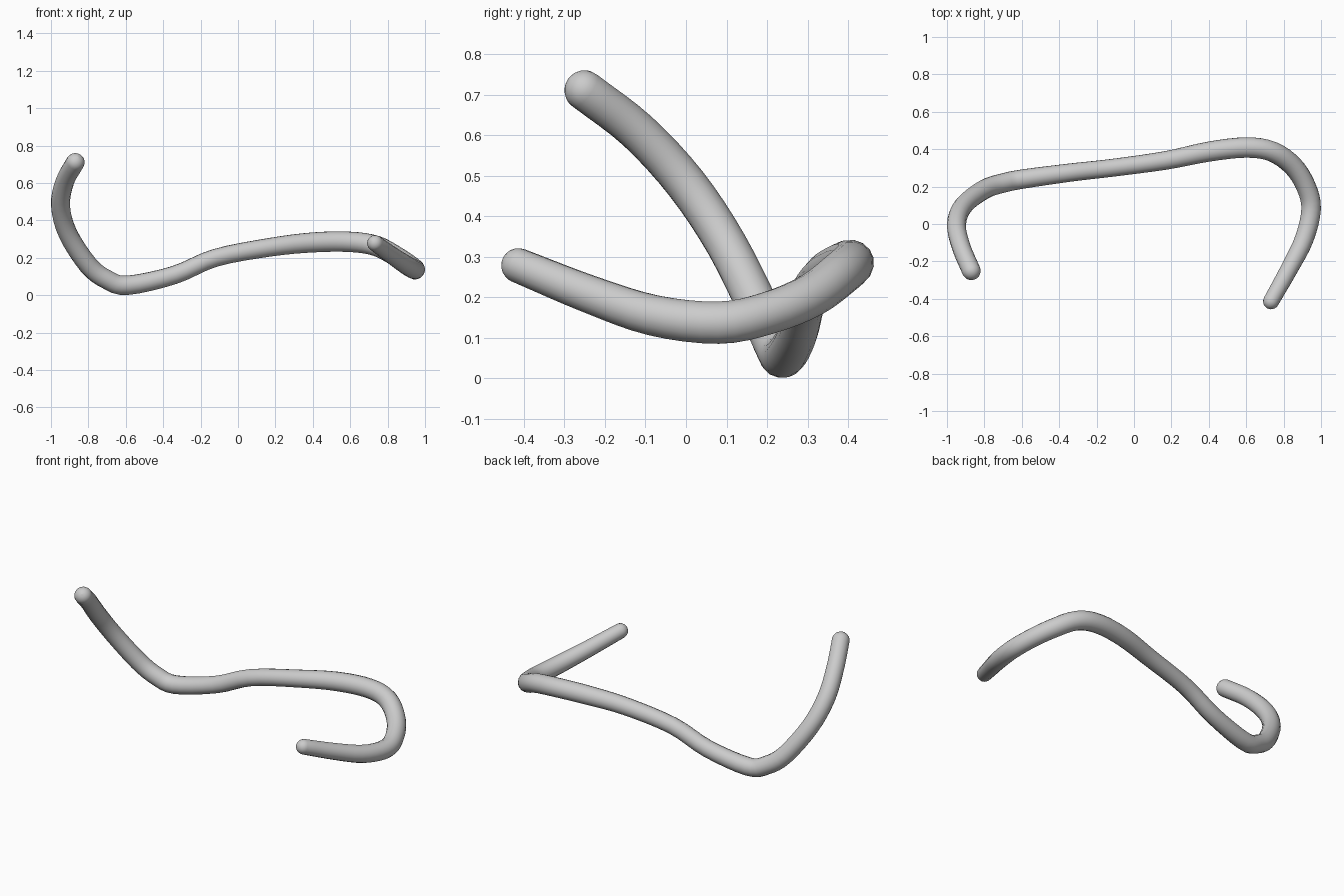
import bpy, math
from mathutils import Vector

if "Cube" in bpy.data.objects:
    bpy.data.objects.remove(bpy.data.objects["Cube"])

# Centre line of the bent bar: x, y, z, radius
PATH = [
    (-0.87, -0.25, 0.71, 0.050), (-0.925, -0.12, 0.61, 0.050),
    (-0.949, 0.00, 0.48, 0.051), (-0.91, 0.10, 0.33, 0.051),
    (-0.80, 0.185, 0.16, 0.052), (-0.70, 0.219, 0.083, 0.052),
    (-0.59, 0.241, 0.053, 0.052), (-0.34, 0.275, 0.108, 0.049),
    (-0.12, 0.300, 0.200, 0.048), (0.17, 0.340, 0.256, 0.050),
    (0.40, 0.387, 0.282, 0.054), (0.60, 0.409, 0.285, 0.055),
    (0.74, 0.387, 0.263, 0.055), (0.85, 0.310, 0.205, 0.054),
    (0.92, 0.20, 0.160, 0.053), (0.947, 0.08, 0.137, 0.053),
    (0.91, -0.08, 0.155, 0.051), (0.83, -0.24, 0.208, 0.047),
    (0.733, -0.413, 0.278, 0.043),
]
STEPS, CAP = 4, 6


def smooth_path(pts):
    """Catmull-Rom samples through the points."""
    p = [Vector(q) for q in pts]
    p = [2 * p[0] - p[1]] + p + [2 * p[-1] - p[-2]]
    out = []
    for a, b, c, d in zip(p, p[1:], p[2:], p[3:]):
        for i in range(STEPS):
            t = i / STEPS
            out.append(0.5 * (2 * b + (c - a) * t + (2 * a - 5 * b + 4 * c - d) * t**2
                              + (3 * b - a - 3 * c + d) * t**3))
    return out + [p[-2]]


def cap(end, inner):
    """Samples of a half-round tip beyond the end point."""
    r = end[3]
    way = (end.xyz - inner.xyz).normalized()
    tip = []
    for i in range(1, CAP + 1):
        a = math.radians(89) * i / CAP
        tip.append(Vector((*(end.xyz + way * r * math.sin(a)), r * math.cos(a))))
    return tip


line = smooth_path(PATH)
line = cap(line[0], line[1])[::-1] + line + cap(line[-1], line[-2])

# Round bar swept along the path
curve = bpy.data.curves.new("bent_bar", "CURVE")
curve.dimensions = "3D"
curve.twist_mode = "MINIMUM"
curve.bevel_depth = 1.0
curve.bevel_resolution = 6
curve.use_fill_caps = True
spline = curve.splines.new("POLY")
spline.points.add(len(line) - 1)
for point, q in zip(spline.points, line):
    point.co = (q.x, q.y, q.z, 1)
    point.radius = q.w

bar = bpy.data.objects.new("bent_bar", curve)
bpy.context.collection.objects.link(bar)
bpy.context.view_layer.objects.active = bar
bar.select_set(True)
bpy.ops.object.convert(target="MESH")
bpy.ops.object.shade_smooth()
